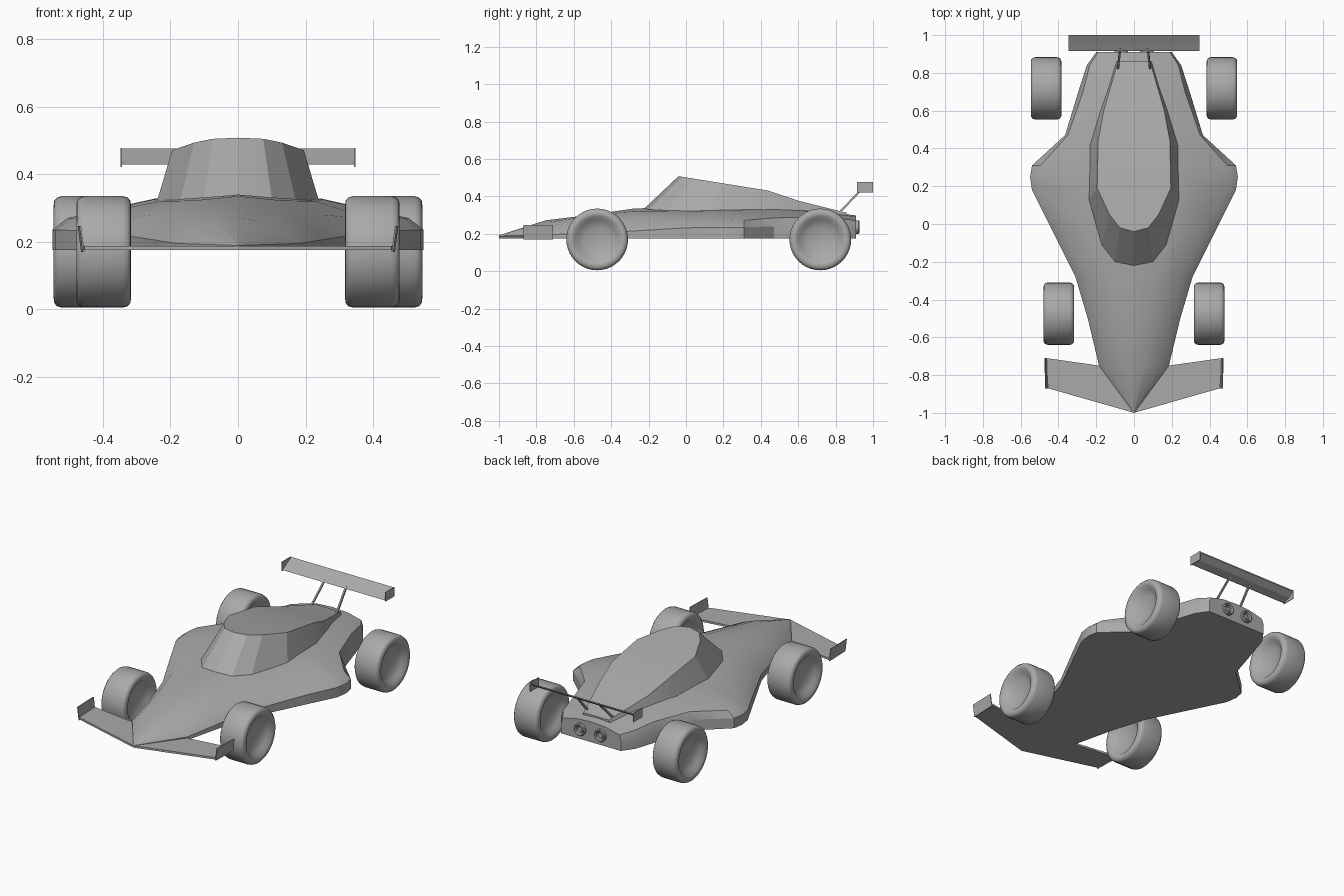
import bpy, bmesh, math
from mathutils import Vector

cube = bpy.data.objects.get("Cube")
if cube:
    bpy.data.objects.remove(cube, do_unlink=True)

grey = bpy.data.materials.new("plain_grey")
grey.use_nodes = True
grey.diffuse_color = (0.4, 0.4, 0.4, 1)
grey.node_tree.nodes["Principled BSDF"].inputs["Base Color"].default_value = (0.4, 0.4, 0.4, 1)


def make(name, verts, faces, smooth=None):
    """Mesh object with welded vertices, outward normals and the grey paint."""
    bm = bmesh.new()
    vs = [bm.verts.new(v) for v in verts]
    for f in faces:
        bm.faces.new([vs[i] for i in f])
    bmesh.ops.remove_doubles(bm, verts=bm.verts, dist=0.0005)
    bmesh.ops.recalc_face_normals(bm, faces=bm.faces)
    mesh = bpy.data.meshes.new(name)
    bm.to_mesh(mesh)
    bm.free()
    mesh.materials.append(grey)
    obj = bpy.data.objects.new(name, mesh)
    bpy.context.collection.objects.link(obj)
    if smooth:
        bpy.ops.object.select_all(action='DESELECT')
        obj.select_set(True)
        bpy.context.view_layer.objects.active = obj
        bpy.ops.object.shade_smooth_by_angle(angle=math.radians(smooth))
    return obj


def loft(name, rings, smooth=None, caps=True, closed=False):
    """Skin equal closed rings; closed joins the last ring to the first."""
    n, m = len(rings[0]), len(rings)
    verts = [p for r in rings for p in r]
    faces = [(i * n + j, i * n + (j + 1) % n, (i + 1) % m * n + (j + 1) % n, (i + 1) % m * n + j)
             for i in range(m if closed else m - 1) for j in range(n)]
    if caps and not closed:
        faces += [tuple(range(n)), tuple(range((m - 1) * n, m * n))]
    return make(name, verts, faces, smooth)


def lathe(name, profile, centre, axis, steps=32, closed=False):
    """Turn (radius, offset) pairs around the x or y axis."""
    rings = []
    for r, t in profile:
        ring = []
        for k in range(steps):
            a = math.tau * k / steps
            c, s = r * math.cos(a), r * math.sin(a)
            ring.append(Vector(centre) + Vector((t, c, s) if axis == 'X' else (c, t, s)))
        rings.append(ring)
    return loft(name, rings, 40, closed=closed)


# Body shell: y, edge (x, z), shoulder (x, z), deck (x, z), centre z
FLOOR = 0.175
stations = [
    (-0.75, .185, .195, .145, .23, .06, .262, .272),
    (-0.50, .245, .205, .195, .258, .09, .295, .303),
    (-0.28, .31, .215, .25, .28, .13, .322, .335),
    (0.00, .45, .232, .40, .265, .23, .32, .345),
    (0.18, .54, .235, .495, .268, .25, .325, .345),
    (0.25, .55, .235, .505, .27, .25, .327, .345),
    (0.31, .54, .235, .495, .272, .245, .328, .345),
    (0.47, .365, .24, .35, .285, .22, .33, .345),
    (0.70, .295, .24, .27, .29, .16, .32, .33),
    (0.84, .25, .24, .235, .28, .11, .30, .307),
    (0.91, .20, .24, .19, .27, .10, .292, .298),
]
rings = [[(x, -1.0, .188) for x in [0] * 8]]
rings[0] = [(0.001 * x, -1.0, .188 + 0.001 * z) for x, z in
            [(1, 0), (1, 1), (1, 2), (.5, 3), (0, 4), (-.5, 3), (-1, 2), (-1, 1), (-1, 0)]]
for y, w, ze, xs, zs, xd, zd, zc in stations:
    half = [(w, FLOOR), (w, ze), (xs, zs), (xd, zd)]
    rings.append([(x, y, z) for x, z in half] + [(0, y, zc)] + [(-x, y, z) for x, z in reversed(half)])
loft("body_shell", rings, 28)

# Canopy: base outline and sloping roof outline, right half mirrored
def roof_z(y):
    if y < 0.44:
        return 0.508 - (y + 0.04) * 0.16
    return 0.431 - (y - 0.44) * 0.35 if y < 0.57 else 0.385 - (y - 0.57) * 0.25

base = [(.001, -.22, .338), (.10, -.20, .33), (.17, -.11, .325), (.24, .13, .32),
        (.235, .42, .32), (.18, .60, .315), (.10, .86, .285)]
roof = [(x, y, roof_z(y)) for x, y in
        [(.001, -.04), (.075, -.02), (.13, .05), (.195, .19), (.19, .44), (.16, .60), (.085, .86)]]
verts, n = [], len(base)
for side in (1, -1):
    for line in (base, roof):
        verts += [(side * x, y, z) for x, y, z in line]
faces = []
for i in range(n - 1):
    faces.append((i, i + 1, n + i + 1, n + i))
    faces.append((2 * n + i, 2 * n + i + 1, 3 * n + i + 1, 3 * n + i))
    faces.append((n + i, n + i + 1, 3 * n + i + 1, 3 * n + i))
faces += [(n - 1, 2 * n - 1, 4 * n - 1, 3 * n - 1), (0, n, 3 * n, 2 * n)]
make("canopy", verts, faces, 14)


def prism(name, outline, offset):
    """Extrude a flat outline by a vector."""
    return loft(name, [outline, [Vector(p) + Vector(offset) for p in outline]])


# Front wing with end plates
wing = [(0, -1), (.455, -.87), (.465, -.71), (.18, -.75)]
wing += [(-x, y) for x, y in reversed(wing[1:])]
prism("front_wing", [(x, y, .176) for x, y in wing], (0, 0, .012))

# Rear wing blade, tilted up towards the back
blade = [(.917, .428), (.925, .428), (.965, .443), (1.0, .468), (1.0, .476), (.96, .452)]
prism("rear_wing", [(-.345, y, z) for y, z in blade], (.69, 0, 0))

# Tyre section, dished on both sides
tyre = [(.0, .035), (.07, .042), (.105, .058), (.125, .078), (.138, .081), (.152, .079), (.161, .071), (.165, .058)]
tyre += [(r, -t) for r, t in reversed(tyre)]

for side, label in ((1, "left"), (-1, "right")):
    lathe("front_wheel_" + label, tyre, (side * .398, -.475, .17), 'X', 40)
    lathe("rear_wheel_" + label, tyre, (side * .465, .718, .17), 'X', 40)

    plate = [(.455, -.87, .17), (.46, -.71, .17), (.47, -.71, .247), (.465, -.87, .247)]
    prism("front_end_plate_" + label, [(side * x, y, z) for x, y, z in plate], (side * .005, 0, 0))

    plate = [(.915, .422), (1.0, .422), (1.0, .478), (.915, .478)]
    prism("rear_end_plate_" + label, [(side * .344, y, z) for y, z in plate], (side * .004, 0, 0))

    # Slim strut from the deck up to the rear wing
    foot = [(x, y, .30) for x, y in [(.082, .80), (.092, .80), (.092, .815), (.082, .815)]]
    foot = [(side * x, y, z) for x, y, z in foot]
    prism("wing_strut_" + label, foot, (-side * .015, .13, .137))

    # Exhaust pipe ring with a recessed plug
    pipe = [(.036, -.02), (.036, .012), (.031, .017), (.024, .012), (.022, -.002),
            (.017, -.002), (.013, .006), (0.0, .006)]
    lathe("exhaust_" + label, pipe, (side * .068, .91, .236), 'Y', 20)
